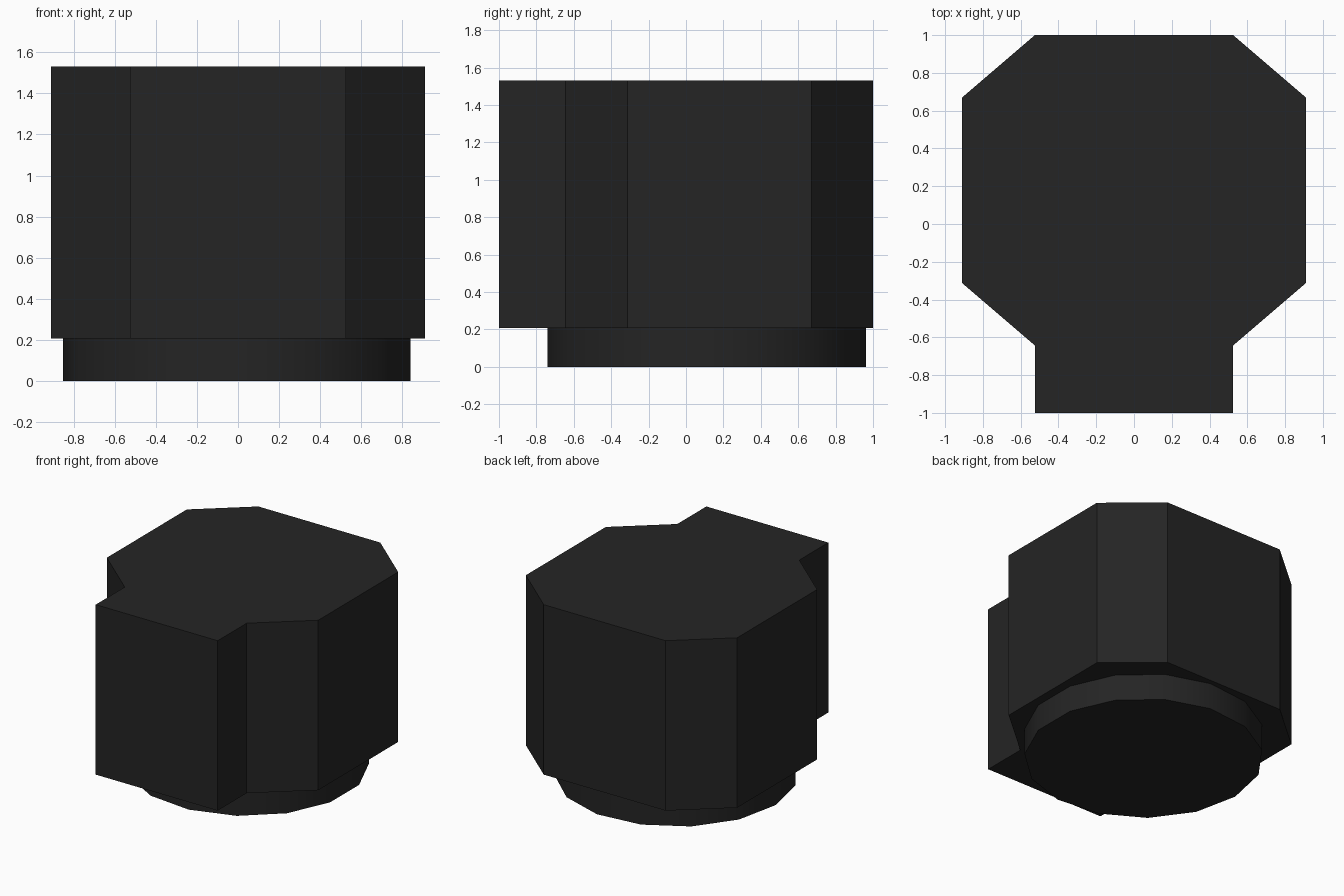
import bpy
import bmesh
from math import radians

cube = bpy.data.objects.get("Cube")
if cube:
    bpy.data.objects.remove(cube, do_unlink=True)

BASE_TOP = 0.207
BODY_TOP = 1.53

# Single dark colour
charcoal = bpy.data.materials.new("charcoal")
charcoal.use_nodes = True
colour = (0.018, 0.018, 0.018, 1)
charcoal.diffuse_color = colour
charcoal.node_tree.nodes["Principled BSDF"].inputs["Base Color"].default_value = colour


def extrude_profile(name, points, bottom, top):
    """Upright prism from a closed outline."""
    bm = bmesh.new()
    face = bm.faces.new([bm.verts.new((x, y, bottom)) for x, y in points])
    result = bmesh.ops.extrude_face_region(bm, geom=[face])
    for v in result["geom"]:
        if isinstance(v, bmesh.types.BMVert):
            v.co.z = top
    bmesh.ops.recalc_face_normals(bm, faces=bm.faces)
    mesh = bpy.data.meshes.new(name)
    bm.to_mesh(mesh)
    bm.free()
    obj = bpy.data.objects.new(name, mesh)
    bpy.context.collection.objects.link(obj)
    mesh.materials.append(charcoal)
    return obj


# Chamfered body with a square block at the front, mirrored from its left half
half = [(0.525, -1), (0.525, -0.643), (0.91, -0.313), (0.91, 0.67), (0.525, 1)]
outline = half + [(-x, y) for x, y in reversed(half)]
extrude_profile("body", outline, BASE_TOP, BODY_TOP)

# Round foot beneath, with one corner pointing to the right side
bpy.ops.mesh.primitive_cylinder_add(
    vertices=15, radius=0.856, depth=BASE_TOP,
    location=(0.003, 0.112, BASE_TOP / 2), rotation=(0, 0, radians(90)))
foot = bpy.context.object
foot.name = "round_foot"
foot.data.materials.append(charcoal)
bpy.ops.object.shade_smooth_by_angle(angle=radians(30))
